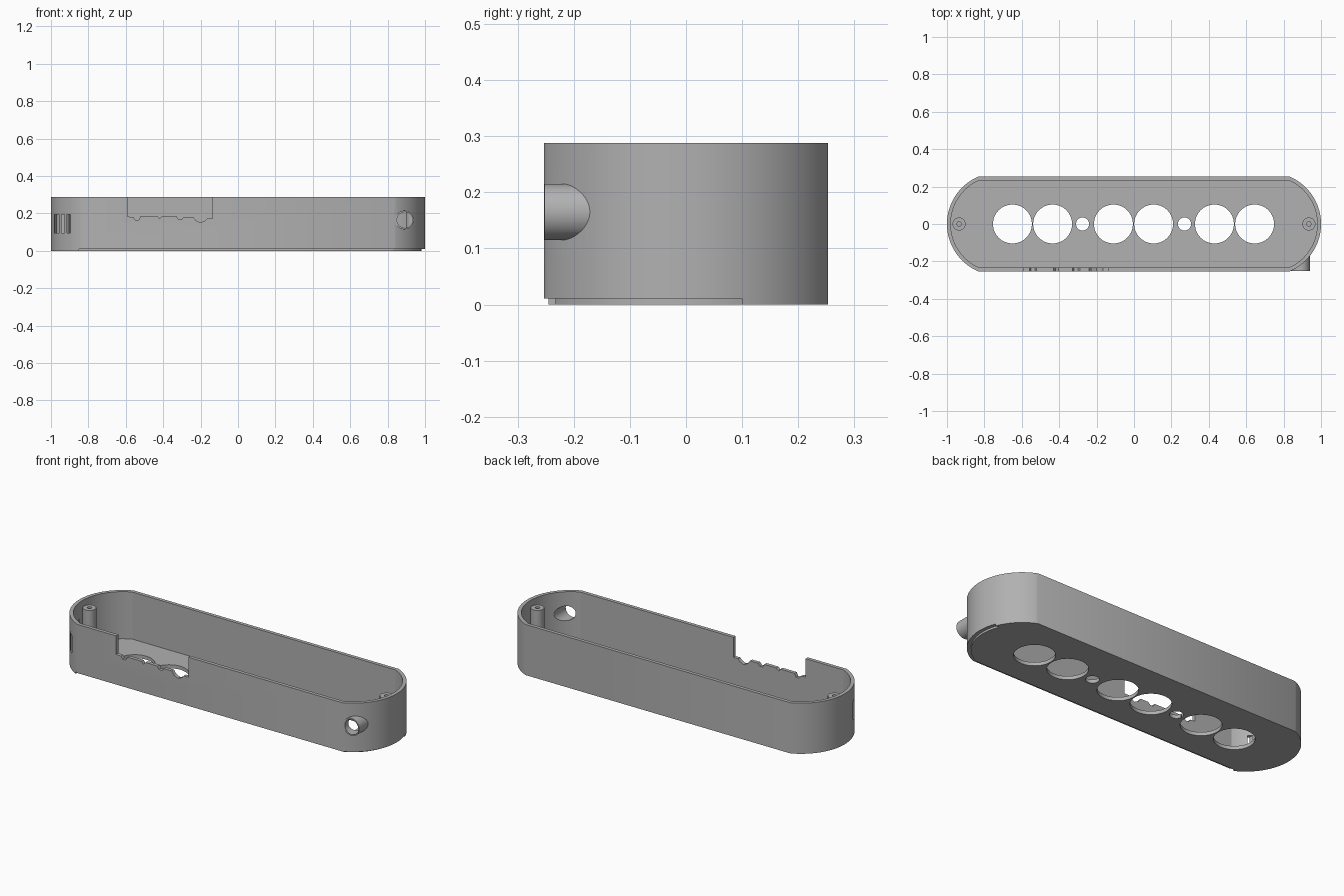
import bpy, bmesh, math

if "Cube" in bpy.data.objects:
    bpy.data.objects.remove(bpy.data.objects["Cube"])

R, CX, HALF, TOP = 0.275, 0.725, 0.253, 0.288   # end radius, its centre, half depth, height
WALL, FLOOR, RABBET = 0.02, 0.02, 0.011

grey = bpy.data.materials.new("grey plastic")
grey.diffuse_color = (0.44, 0.44, 0.44, 1)
grey.use_nodes = True
grey.node_tree.nodes["Principled BSDF"].inputs["Base Color"].default_value = grey.diffuse_color


def right_arc(d, end=None, n=40):
    """Arc of the right end, offset inwards by d."""
    r = R - d
    a = math.asin((HALF - d) / r)
    b = a if end is None else end
    return [(CX + r * math.cos(-a + (a + b) * i / n),
             r * math.sin(-a + (a + b) * i / n)) for i in range(n + 1)]


def outline(d):
    arc = right_arc(d)
    return arc + [(-x, -y) for x, y in arc]


def prism(name, pts, lo, hi, axis="Z"):
    """Extrude a closed profile along Z, or an x-z profile along Y."""
    bm = bmesh.new()
    put = (lambda p, t: (p[0], p[1], t)) if axis == "Z" else (lambda p, t: (p[0], t, p[1]))
    a = [bm.verts.new(put(p, lo)) for p in pts]
    b = [bm.verts.new(put(p, hi)) for p in pts]
    bm.faces.new(a)
    bm.faces.new(b)
    n = len(pts)
    for i in range(n):
        bm.faces.new((a[i], a[(i + 1) % n], b[(i + 1) % n], b[i]))
    bmesh.ops.recalc_face_normals(bm, faces=bm.faces)
    mesh = bpy.data.meshes.new(name)
    bm.to_mesh(mesh)
    bm.free()
    mesh.materials.append(grey)
    ob = bpy.data.objects.new(name, mesh)
    bpy.context.collection.objects.link(ob)
    return ob


def circle(x, y, r, n=48):
    return [(x + r * math.cos(2 * math.pi * i / n),
             y + r * math.sin(2 * math.pi * i / n)) for i in range(n)]


def rect(x0, x1, y0, y1):
    return [(x0, y0), (x1, y0), (x1, y1), (x0, y1)]


def combine(target, tool, op="DIFFERENCE"):
    mod = target.modifiers.new(op.lower(), "BOOLEAN")
    mod.operation, mod.solver, mod.object = op, "EXACT", tool
    bpy.context.view_layer.objects.active = target
    bpy.ops.object.modifier_apply(modifier=mod.name)
    bpy.data.objects.remove(tool)


# Tray body with the cable tube, hollowed out
case = prism("case", outline(0), 0, TOP)
combine(case, prism("cable_tube", circle(0.89, 0.165, 0.05), -HALF + 0.0005, -0.1, "Y"), "UNION")
combine(case, prism("cavity", outline(WALL), FLOOR, TOP + 0.1))
combine(case, prism("tube_bore", circle(0.892, 0.165, 0.042), -0.4, -0.05, "Y"))

# Round openings in the floor
for x in (-0.65, -0.435, -0.11, 0.105, 0.43, 0.645):
    combine(case, prism("large_hole", circle(x, 0, 0.104, 64), -0.1, 0.1))
for x in (-0.275, 0.27):
    combine(case, prism("small_hole", circle(x, 0, 0.035), -0.1, 0.1))

# Front notch with a wavy lower edge
edge = [(-0.59, 0.183), (-0.56, 0.181), (-0.55, 0.166), (-0.53, 0.166), (-0.52, 0.186),
        (-0.43, 0.186), (-0.42, 0.172), (-0.405, 0.186), (-0.33, 0.186), (-0.32, 0.169),
        (-0.3, 0.169), (-0.29, 0.182), (-0.24, 0.182), (-0.225, 0.162), (-0.2, 0.15),
        (-0.175, 0.162), (-0.165, 0.174), (-0.135, 0.174)]
combine(case, prism("notch", edge + [(-0.135, 0.4), (-0.59, 0.4)], -0.3, -0.2, "Y"))

# Vent slots in the left end
for x0, x1 in ((-0.98, -0.958), (-0.945, -0.928), (-0.915, -0.895)):
    combine(case, prism("vent", rect(x0, x1, 0.095, 0.195), -0.3, -0.03, "Y"))

# Shallow step under the front edge and round the right end
outer = [(-0.85, -HALF - 0.02)] + right_arc(-0.02, math.asin(0.1 / (R + 0.02)))
inner = [(-0.85, -HALF + 0.02)] + right_arc(0.02, math.asin(0.1 / (R - 0.02)))
combine(case, prism("step", outer + inner[::-1], -0.05, RABBET))

# Screw posts with blind holes
posts = []
for side, x in (("left", -0.935), ("right", 0.935)):
    post = prism(side + "_screw_post", circle(x, 0, 0.035, 32), FLOOR - 0.005, 0.26)
    combine(post, prism("screw_hole", circle(x, 0, 0.012, 24), 0.06, 0.4))
    posts.append(post)

# Smooth the curved walls, keep the edges sharp
for ob in [case] + posts:
    bpy.ops.object.select_all(action="DESELECT")
    ob.select_set(True)
    bpy.context.view_layer.objects.active = ob
    bpy.ops.object.shade_smooth_by_angle(angle=math.radians(25))
